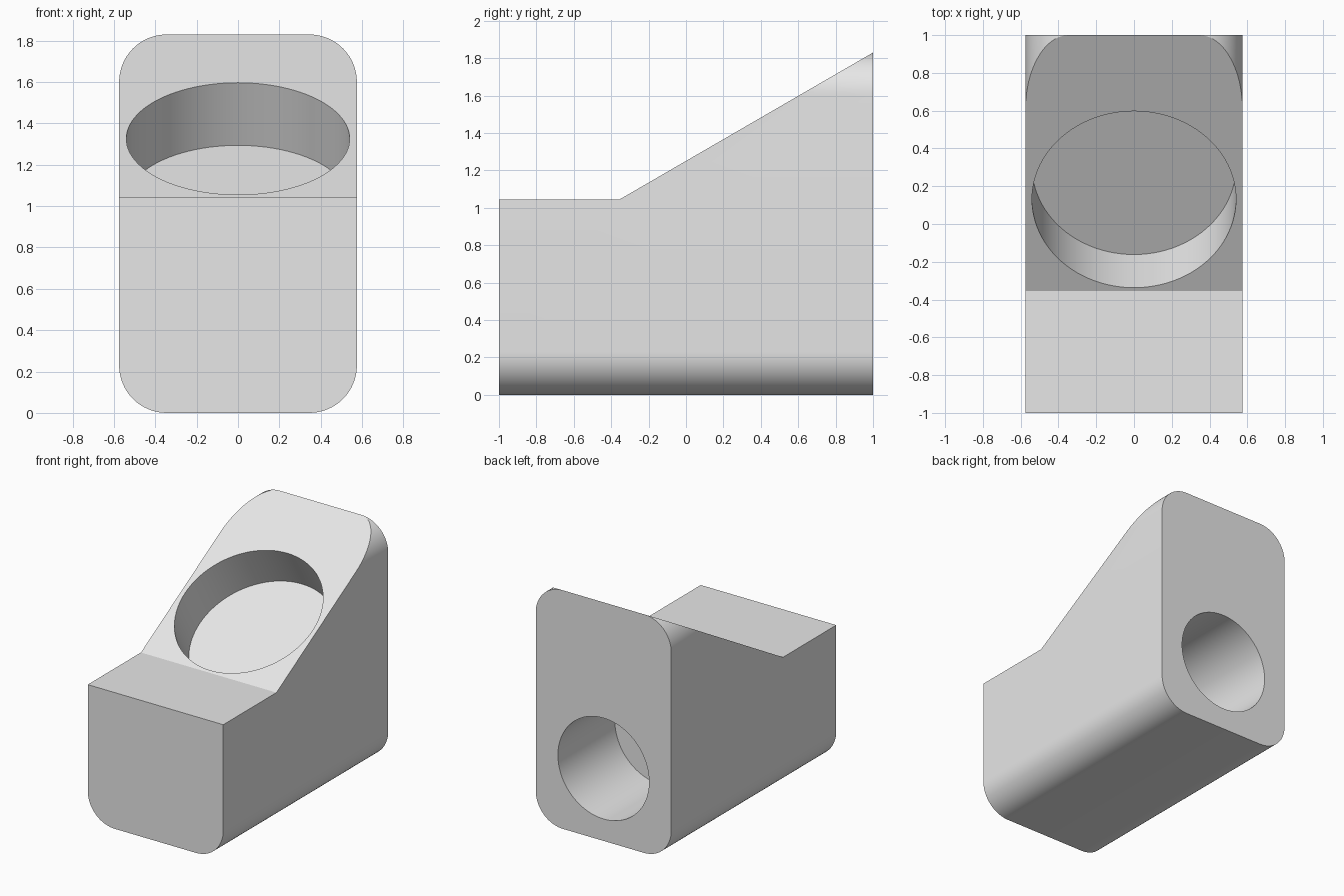
import bpy
import math
from mathutils import Matrix, Vector

cube = bpy.data.objects.get("Cube")
if cube:
    bpy.data.objects.remove(cube, do_unlink=True)

HALF_W, HEIGHT, RADIUS = 0.575, 1.83, 0.23
STEP_Y, STEP_Z = -0.355, 1.045

grey = bpy.data.materials.new("plain_grey")
grey.use_nodes = True
grey.diffuse_color = (0.8, 0.8, 0.8, 1)
grey.node_tree.nodes["Principled BSDF"].inputs["Base Color"].default_value = (0.8, 0.8, 0.8, 1)


def prism(name, start, offset):
    """Solid between a closed loop of points and its copy moved by offset."""
    n = len(start)
    verts = [Vector(p) for p in start] + [Vector(p) + Vector(offset) for p in start]
    faces = [range(n), range(2 * n - 1, n - 1, -1)]
    faces += [(i, i + n, (i + 1) % n + n, (i + 1) % n) for i in range(n)]
    mesh = bpy.data.meshes.new(name)
    mesh.from_pydata(verts, [], [tuple(f) for f in faces])
    obj = bpy.data.objects.new(name, mesh)
    bpy.context.collection.objects.link(obj)
    bpy.context.view_layer.objects.active = obj
    bpy.ops.object.select_all(action="DESELECT")
    obj.select_set(True)
    bpy.ops.object.mode_set(mode="EDIT")
    bpy.ops.mesh.select_all(action="SELECT")
    bpy.ops.mesh.normals_make_consistent(inside=False)
    bpy.ops.object.mode_set(mode="OBJECT")
    mesh.materials.append(grey)
    return obj


def disc_cutter(name, centre, tilt, radius, depth, above=0.4):
    """Cylinder sunk by depth below centre, along the tilted local z axis."""
    turn = Matrix.Rotation(tilt, 4, "X")
    middle = Vector(centre) + turn @ Vector((0, 0, (above - depth) / 2))
    bpy.ops.mesh.primitive_cylinder_add(vertices=96, radius=radius, depth=depth + above,
                                        location=middle, rotation=(tilt, 0, 0))
    obj = bpy.context.object
    obj.name = name
    obj.data.materials.append(grey)
    return obj


# Rounded upright profile, extruded front to back
profile = []
for quarter, (sx, sz) in enumerate([(1, 1), (-1, 1), (-1, -1), (1, -1)]):
    cx = sx * (HALF_W - RADIUS)
    cz = HEIGHT / 2 + sz * (HEIGHT / 2 - RADIUS)
    for i in range(17):
        a = (quarter + i / 16) * math.pi / 2
        profile.append((cx + RADIUS * math.cos(a), -1, cz + RADIUS * math.sin(a)))
body = prism("body", profile, (0, 2, 0))

# Step and 30 degree slope
slope = (HEIGHT - STEP_Z) / (1 - STEP_Y)
side = [(-1.2, STEP_Z), (STEP_Y, STEP_Z), (1.2, HEIGHT + 0.2 * slope), (1.2, 2.5), (-1.2, 2.5)]
top_cutter = prism("top_cutter", [(-1, y, z) for y, z in side], (2, 0, 0))

# Round recess in the slope and round socket in the back
tilt = math.atan(slope)
recess = disc_cutter("recess_cutter", (0, 0.13, STEP_Z + slope * (0.13 - STEP_Y)), tilt, 0.54, 0.35)
socket = disc_cutter("socket_cutter", (0, 1, 0.555), -math.pi / 2, 0.387, 0.69)

for cutter in (top_cutter, recess, socket):
    cut = body.modifiers.new(cutter.name, "BOOLEAN")
    cut.operation = "DIFFERENCE"
    cut.solver = "EXACT"
    cut.object = cutter
    bpy.ops.object.select_all(action="DESELECT")
    body.select_set(True)
    bpy.context.view_layer.objects.active = body
    bpy.ops.object.modifier_apply(modifier=cut.name)
    bpy.data.objects.remove(cutter, do_unlink=True)

bpy.ops.object.shade_smooth_by_angle(angle=math.radians(25))
